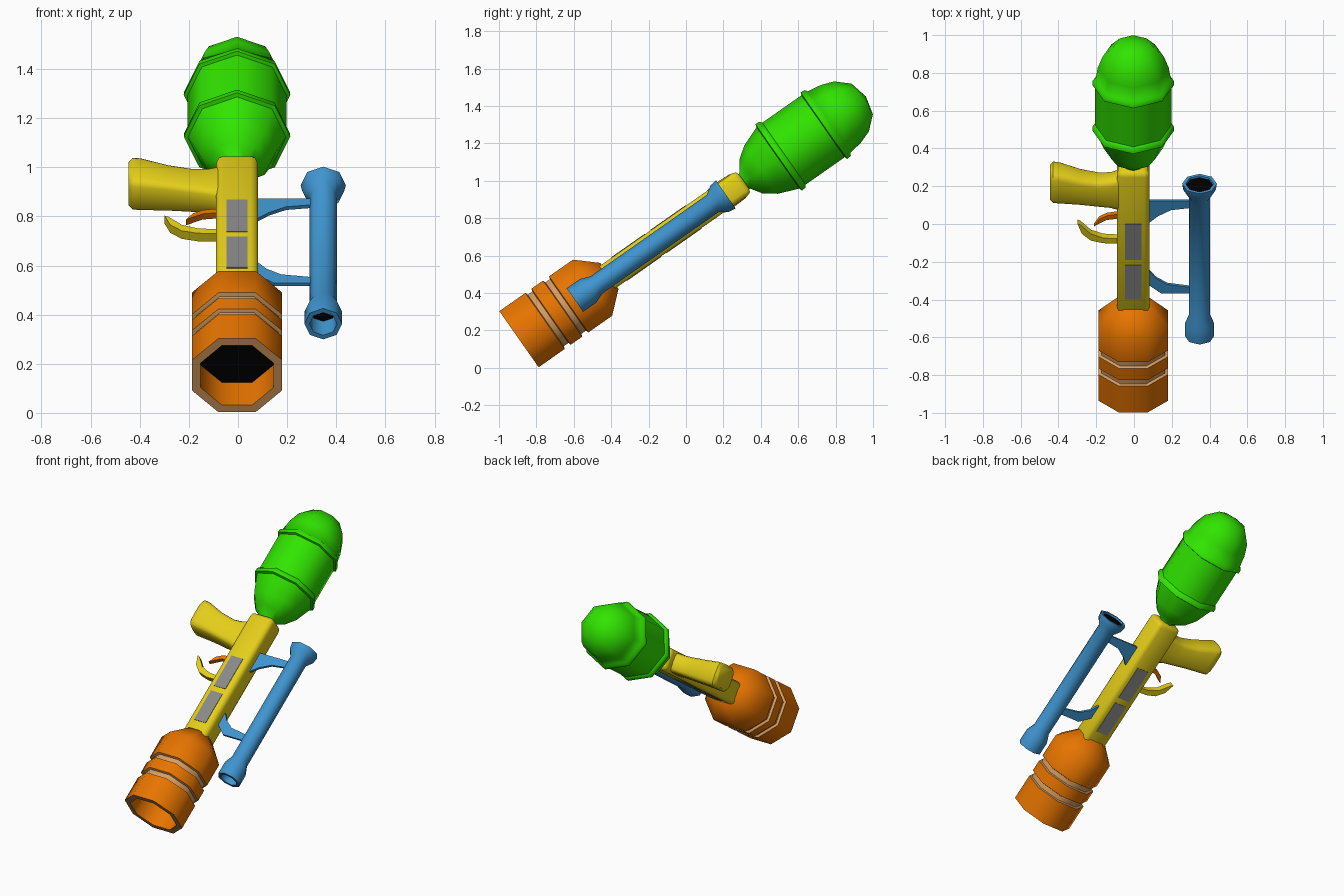
import bpy, bmesh, math
from mathutils import Matrix, Vector

if "Cube" in bpy.data.objects:
    bpy.data.objects.remove(bpy.data.objects["Cube"])

# Everything is modelled along local y (barrel axis) and then tilted 35 degrees
TILT = Matrix.Translation((-0.004, -0.893, 0.153)) @ Matrix.Rotation(math.radians(35), 4, 'X')


def material(name, r, g, b):
    m = bpy.data.materials.new(name)
    m.diffuse_color = (r, g, b, 1)
    m.use_nodes = True
    m.node_tree.nodes["Principled BSDF"].inputs["Base Color"].default_value = m.diffuse_color
    return m


GREEN = material("green", 0.03, 0.78, 0.0)
YELLOW = material("yellow", 0.78, 0.62, 0.01)
ORANGE = material("orange", 0.82, 0.18, 0.0)
BLUE = material("blue", 0.05, 0.30, 0.63)
TAN = material("tan", 0.68, 0.34, 0.12)
GREY = material("grey", 0.25, 0.25, 0.25)
BLACK = material("black", 0.0, 0.0, 0.0)


def finish(name, bm, mats, angle):
    bmesh.ops.recalc_face_normals(bm, faces=bm.faces)
    me = bpy.data.meshes.new(name)
    bm.to_mesh(me)
    bm.free()
    me.transform(TILT)
    for m in mats:
        me.materials.append(m)
    me.shade_smooth()
    me.set_sharp_from_angle(angle=math.radians(angle))
    ob = bpy.data.objects.new(name, me)
    bpy.context.collection.objects.link(ob)
    return ob


def skin(bm, rings, mat_of=lambda i: 0):
    """Join successive vertex rings; a single vertex makes a fan."""
    for i, (a, b) in enumerate(zip(rings, rings[1:])):
        n = max(len(a), len(b))
        for k in range(n):
            j = (k + 1) % n
            if len(a) == 1:
                f = (a[0], b[k], b[j])
            elif len(b) == 1:
                f = (a[k], a[j], b[0])
            else:
                f = (a[k], a[j], b[j], b[k])
            bm.faces.new(f).material_index = mat_of(i)


def lathe(name, profile, mats, angle, cx=0, phase=0.0, special={}, hard=()):
    """Eight-sided turned part; profile holds (position on axis, radius)."""
    bm = bmesh.new()
    rings = []
    for s, r in profile:
        if r == 0:
            rings.append([bm.verts.new((cx, s, 0))])
        else:
            rings.append([bm.verts.new((cx + r * math.cos(phase + k * math.pi / 4), s,
                                        r * math.sin(phase + k * math.pi / 4))) for k in range(8)])
    skin(bm, rings, lambda i: special.get(i, 0))
    for i in hard:
        for k in range(8):
            bm.edges.get((rings[i][k], rings[i][(k + 1) % 8])).smooth = False
    return finish(name, bm, mats, angle)


def plate(name, outline, half, mat):
    """Flat outline in the x / axis plane with thickness."""
    bm = bmesh.new()
    lo = [bm.verts.new((x, s, -half)) for x, s in outline]
    hi = [bm.verts.new((x, s, half)) for x, s in outline]
    skin(bm, [lo, hi])
    bm.faces.new(lo)
    bm.faces.new(hi)
    return finish(name, bm, [mat], 30)


def box(name, lo, hi, mat, bevel=0):
    bm = bmesh.new()
    bmesh.ops.create_cube(bm, size=1)
    for v in bm.verts:
        v.co = Vector([lo[i] + (v.co[i] + 0.5) * (hi[i] - lo[i]) for i in range(3)])
    if bevel:
        bmesh.ops.bevel(bm, geom=bm.edges[:], offset=bevel, segments=2, profile=0.5, affect='EDGES')
    return finish(name, bm, [mat], 50)


# Muzzle: hollow octagon with tan rim and two tan grooves
A = 1 / math.cos(math.pi / 8)
muzzle = [(0.16, 0), (0.16, 0.148), (0, 0.148), (0, 0.183),
          (0.17, 0.183), (0.175, 0.168), (0.205, 0.168), (0.21, 0.183),
          (0.285, 0.183), (0.29, 0.168), (0.32, 0.168), (0.325, 0.183),
          (0.48, 0.183), (0.59, 0.085), (0.59, 0)]
lathe("muzzle", [(s, r * A) for s, r in muzzle], [ORANGE, TAN, BLACK], 50, phase=math.pi / 8,
      special={0: 2, 2: 1, 4: 1, 5: 1, 6: 1, 8: 1, 9: 1, 10: 1}, hard=(12,))

# Tank with neck, two raised bands and a domed end
lathe("tank", [(1.43, 0), (1.43, 0.045), (1.475, 0.05), (1.515, 0.11), (1.58, 0.157), (1.69, 0.2),
               (1.695, 0.217), (1.72, 0.215), (1.73, 0.202),
               (1.985, 0.202), (1.99, 0.217), (2.015, 0.215), (2.025, 0.2),
               (2.1, 0.188), (2.17, 0.163), (2.24, 0.1), (2.264, 0)], [GREEN], 50)

# Body and its window panels on both faces
box("body", (-0.085, 0.55, -0.073), (0.085, 1.47, 0.073), YELLOW, 0.028)
for side, face in (("upper", 0.073), ("lower", -0.073)):
    for n, (s0, s1) in enumerate(((0.655, 0.875), (0.912, 1.14))):
        box(f"{side}_window_{n + 1}", (-0.043, s0, face - 0.003), (0.043, s1, face + 0.003), GREY)

# Grip: rounded sections (x, axis centre, half length, half depth)
bm = bmesh.new()
rings = []
for x, s, a, b in ((-0.441, 1.36, 0.085, 0.066), (-0.425, 1.36, 0.1, 0.08), (-0.395, 1.357, 0.1, 0.08),
                   (-0.28, 1.33, 0.085, 0.072), (-0.18, 1.312, 0.083, 0.066), (-0.12, 1.31, 0.09, 0.063),
                   (-0.08, 1.31, 0.105, 0.063), (0, 1.31, 0.105, 0.063)):
    ring = []
    for k in range(16):
        c, d = math.cos(k * math.pi / 8), math.sin(k * math.pi / 8)
        ring.append(bm.verts.new((x, s + a * math.copysign(abs(c) ** 0.45, c),
                                  b * math.copysign(abs(d) ** 0.45, d))))
    rings.append(ring)
skin(bm, rings)
bm.faces.new(rings[0])
bm.faces.new(rings[-1])
finish("grip", bm, [YELLOW], 45)

# Trigger and guard
plate("trigger_guard", [(-0.295, 1.105), (-0.272, 1.04), (-0.225, 0.997), (-0.16, 0.98), (-0.07, 0.978),
                        (-0.07, 1.008), (-0.16, 1.014), (-0.225, 1.04), (-0.28, 1.098)], 0.02, YELLOW)
plate("trigger", [(-0.207, 1.085), (-0.18, 1.13), (-0.14, 1.153), (-0.07, 1.165),
                  (-0.07, 1.135), (-0.14, 1.126), (-0.175, 1.105)], 0.014, ORANGE)

# Side scope tube, hollow at both ends
lathe("scope", [(0.46, 0), (0.46, 0.054), (0.365, 0.056), (0.365, 0.077), (0.45, 0.077), (0.505, 0.056),
                (1.265, 0.056), (1.31, 0.086), (1.35, 0.092), (1.35, 0.074), (1.34, 0.072), (1.34, 0)],
      [BLUE, BLACK], 50, cx=0.351, special={0: 1, 10: 1}, hard=(4, 5, 6, 7))

# Struts joining scope to body
plate("upper_strut", [(0.07, 1.243), (0.31, 1.243), (0.31, 1.2), (0.2, 1.185), (0.13, 1.145), (0.07, 1.09)],
      0.008, BLUE)
plate("lower_strut", [(0.07, 0.81), (0.12, 0.745), (0.18, 0.705), (0.31, 0.685), (0.31, 0.645), (0.15, 0.645),
                      (0.07, 0.71)], 0.008, BLUE)
